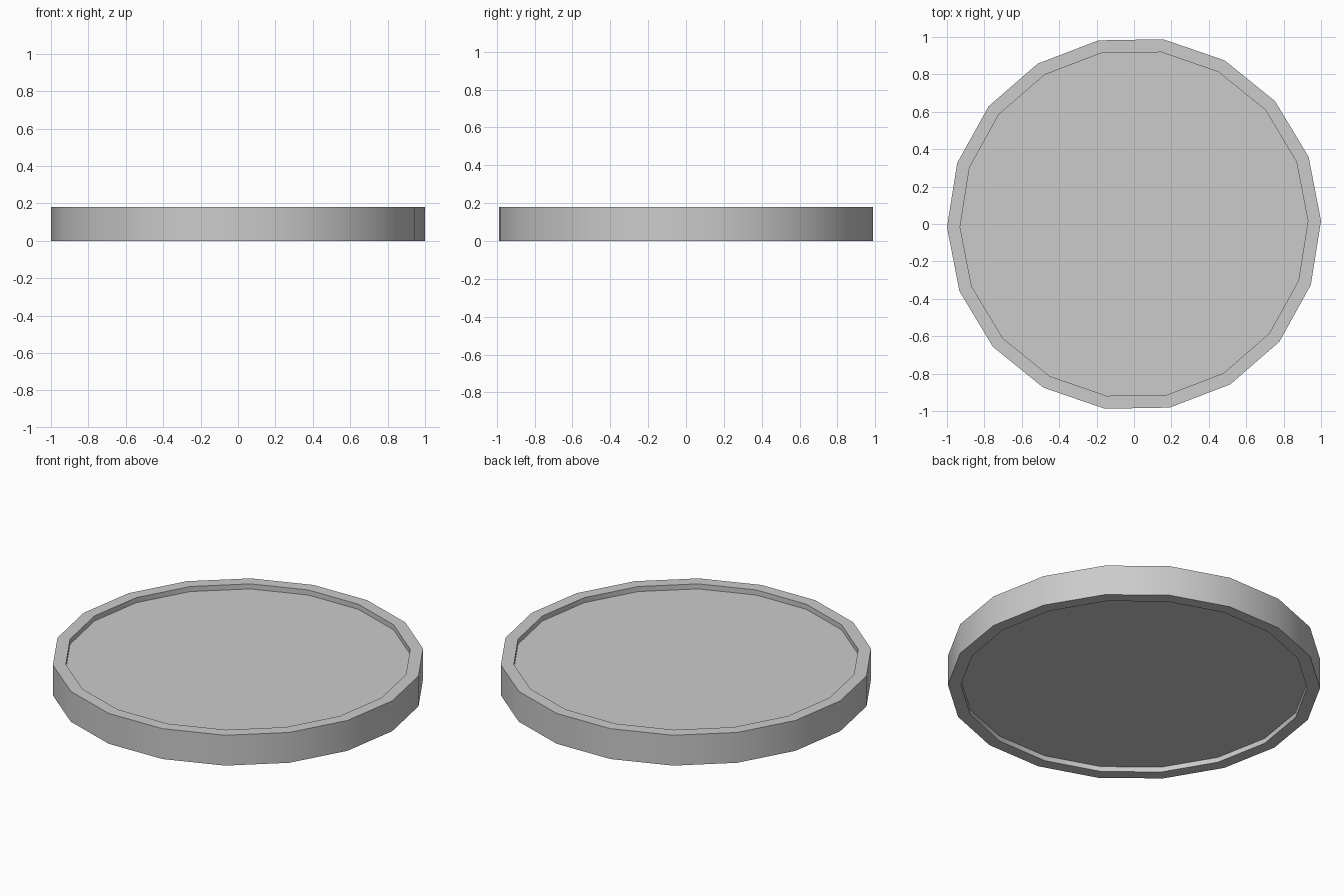
import bpy, bmesh, math

if "Cube" in bpy.data.objects:
    bpy.data.objects.remove(bpy.data.objects["Cube"])

SIDES = 18
OFFSET = math.radians(1)
R_OUT, R_IN = 1.0, 0.93
HEIGHT, RECESS = 0.18, 0.03


def ring(bm, radius, z):
    """One 18-sided loop of vertices."""
    step = 2 * math.pi / SIDES
    return [bm.verts.new((radius * math.cos(OFFSET + i * step),
                          radius * math.sin(OFFSET + i * step), z))
            for i in range(SIDES)]


# Disc: raised rim with a shallow recess on both faces
bm = bmesh.new()
profile = [(R_IN, RECESS), (R_IN, 0), (R_OUT, 0),
           (R_OUT, HEIGHT), (R_IN, HEIGHT), (R_IN, HEIGHT - RECESS)]
loops = [ring(bm, r, z) for r, z in profile]
for a, b in zip(loops, loops[1:]):
    for i in range(SIDES):
        j = (i + 1) % SIDES
        bm.faces.new((a[i], a[j], b[j], b[i]))

# Flat floors of the two recesses
bm.faces.new(loops[0])
bm.faces.new(loops[-1])
bmesh.ops.recalc_face_normals(bm, faces=bm.faces)

mesh = bpy.data.meshes.new("rimmed_disc")
bm.to_mesh(mesh)
bm.free()
disc = bpy.data.objects.new("rimmed_disc", mesh)
bpy.context.collection.objects.link(disc)

# Smooth round walls, sharp rim edges
bpy.context.view_layer.objects.active = disc
disc.select_set(True)
bpy.ops.object.shade_smooth_by_angle(angle=math.radians(30))
